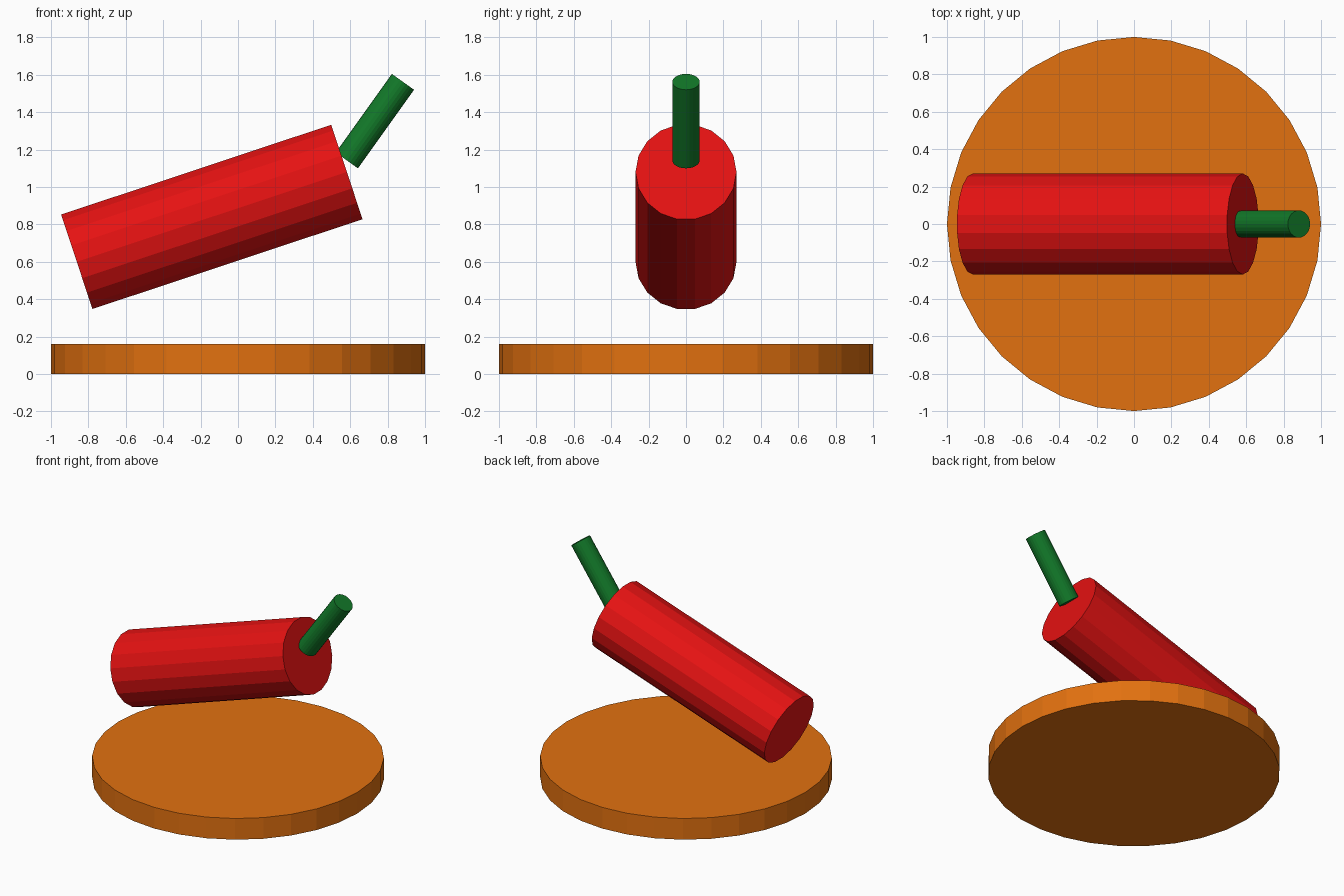
import bpy
from mathutils import Vector

if "Cube" in bpy.data.objects:
    bpy.data.objects.remove(bpy.data.objects["Cube"])


def material(name, color):
    mat = bpy.data.materials.new(name)
    mat.diffuse_color = (*color, 1.0)
    mat.use_nodes = True
    mat.node_tree.nodes["Principled BSDF"].inputs["Base Color"].default_value = mat.diffuse_color
    return mat


def rod(name, start, end, radius, sides, mat):
    """Flat-shaded cylinder running between two points."""
    start, end = Vector(start), Vector(end)
    axis = end - start
    bpy.ops.mesh.primitive_cylinder_add(
        vertices=sides, radius=radius, depth=axis.length,
        location=(start + end) / 2)
    obj = bpy.context.object
    obj.name = name
    # tilt about y only, so side vertices stay on +-y
    obj.rotation_euler = (0, Vector((0, 0, 1)).angle(axis), 0)
    obj.data.materials.append(mat)
    return obj


orange = material("orange", (0.76, 0.165, 0.005))
red = material("red", (0.78, 0.006, 0.006))
green = material("green", (0.006, 0.19, 0.022))

# Round base plate
rod("base_disc", (0, 0, 0), (0, 0, 0.16), 1.0, 32, orange)

# Tilted barrel floating over the base
rod("barrel", (-0.862, 0, 0.60), (0.582, 0, 1.08), 0.27, 18, red)

# Thin stem rising from the barrel's upper end
rod("stem", (0.582, 0, 1.142), (0.882, 0, 1.562), 0.073, 24, green)
